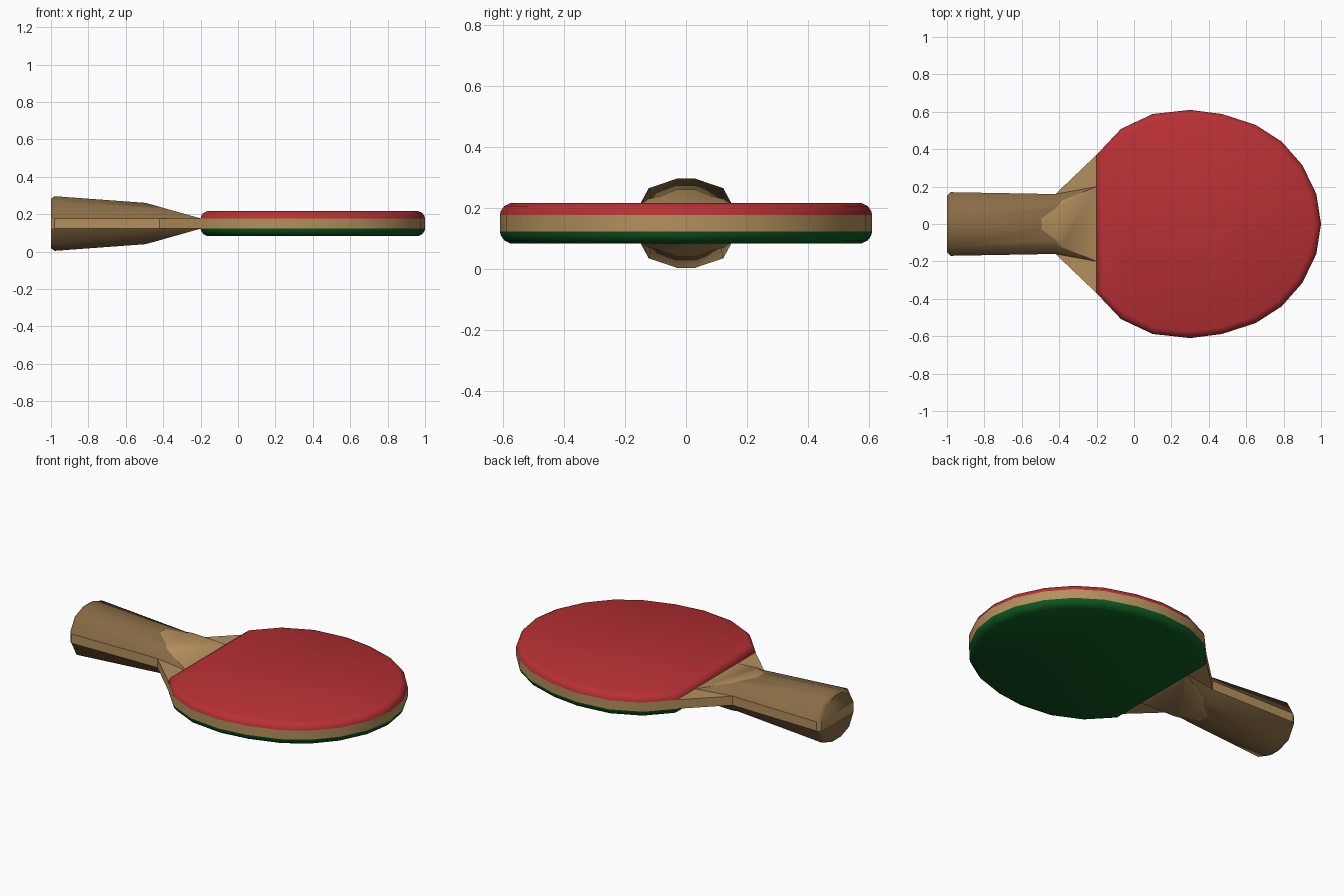
import bpy, bmesh, math

if "Cube" in bpy.data.objects:
    bpy.data.objects.remove(bpy.data.objects["Cube"])

MID = 0.15      # height of the paddle's centre plane
CORE = 0.027    # half thickness of the wood core


def material(name, rgb):
    m = bpy.data.materials.new(name)
    m.diffuse_color = (*rgb, 1)
    m.use_nodes = True
    m.node_tree.nodes["Principled BSDF"].inputs["Base Color"].default_value = m.diffuse_color
    return m


WOOD = material("light_wood", (0.46, 0.28, 0.11))
GRIP = material("dark_wood", (0.25, 0.15, 0.06))
RED = material("red_rubber", (0.48, 0.03, 0.035))
GREEN = material("green_rubber", (0.004, 0.10, 0.015))


def finish(bm, name, mats, angle):
    bmesh.ops.recalc_face_normals(bm, faces=bm.faces)
    me = bpy.data.meshes.new(name)
    bm.to_mesh(me)
    bm.free()
    ob = bpy.data.objects.new(name, me)
    bpy.context.collection.objects.link(ob)
    for m in mats:
        me.materials.append(m)
    ob.location.z = MID
    bpy.ops.object.select_all(action='DESELECT')
    ob.select_set(True)
    bpy.context.view_layer.objects.active = ob
    bpy.ops.object.shade_smooth_by_angle(angle=math.radians(angle))
    return ob


def loft(rings):
    bm = bmesh.new()
    vs = [[bm.verts.new(p) for p in r] for r in rings]
    n = len(vs[0])
    for a, b in zip(vs, vs[1:]):
        for i in range(n):
            j = (i + 1) % n
            bm.faces.new((a[i], a[j], b[j], b[i]))
    bm.faces.new(vs[0])
    bm.faces.new(vs[-1])
    return bm


def both_sides(half):
    return half + [(x, -y) for x, y in reversed(half) if y > 1e-6]


# Half outline of the round head, tip to the straight rubber edge
head = [(1.0, 0), (0.975, 0.16), (0.90, 0.315), (0.79, 0.44), (0.65, 0.53),
        (0.47, 0.588), (0.30, 0.61), (0.10, 0.588), (-0.07, 0.508), (-0.20, 0.37)]

# Wood core running through head and handle
outline = both_sides(head + [(-0.42, 0.16), (-0.98, 0.17), (-1.0, 0.152)])
core = loft([[(x, y, z) for x, y in outline] for z in (-CORE, CORE)])
finish(core, "wood_core", [WOOD], 30)


# Rubber sheets with rounded rims
def inset(pts, d):
    out = []
    for i, (x, y) in enumerate(pts):
        (ax, ay), (bx, by) = pts[i - 1], pts[(i + 1) % len(pts)]
        l1, l2 = math.hypot(x - ax, y - ay), math.hypot(bx - x, by - y)
        n1 = (-(y - ay) / l1, (x - ax) / l1)
        n2 = (-(by - y) / l2, (bx - x) / l2)
        k = d / (1 + n1[0] * n2[0] + n1[1] * n2[1])
        out.append((x + (n1[0] + n2[0]) * k, y + (n1[1] + n2[1]) * k))
    return out


sheet = both_sides(head)
for name, side, mat in (("red_rubber", 1, RED), ("green_rubber", -1, GREEN)):
    rings = [[(x, y, side * z) for x, y in inset(sheet, d)]
             for d, z in ((0, CORE), (0.003, 0.040), (0.014, 0.056), (0.036, 0.067))]
    finish(loft(rings), name, [mat], 50)

# Handle scales: lofted half sections, cut by a sloping plane at the throat
sections = [  # x, (y, height) of the three right-hand profile points
    (-1.0, ((0.152, CORE), (0.108, 0.103), (0.03, 0.132))),
    (-0.98, ((0.17, CORE), (0.122, 0.115), (0.03, 0.146))),
    (-0.42, ((0.16, CORE), (0.115, 0.080), (0.03, 0.105))),
    (-0.19, ((0.202, CORE), (0.172, 0.080), (0.03, 0.105))),
]
for name, side in (("handle_top", 1), ("handle_bottom", -1)):
    rings = [[(x, y, z) for y, z in list(p) + [(-y, z) for y, z in reversed(p)]]
             for x, p in sections]
    bm = loft(rings)
    cut = bmesh.ops.bisect_plane(bm, geom=bm.verts[:] + bm.edges[:] + bm.faces[:],
                                 plane_co=(-0.20, 0, CORE + 0.0005),
                                 plane_no=(0.079, 0, 0.28), clear_outer=True)
    rim = [e for e in cut["geom_cut"] if isinstance(e, bmesh.types.BMEdge)]
    for f in bmesh.ops.edgenet_fill(bm, edges=rim)["faces"]:
        f.material_index = 1
    for v in bm.verts:
        v.co.z *= side
    finish(bm, name, [GRIP, WOOD], 50)
